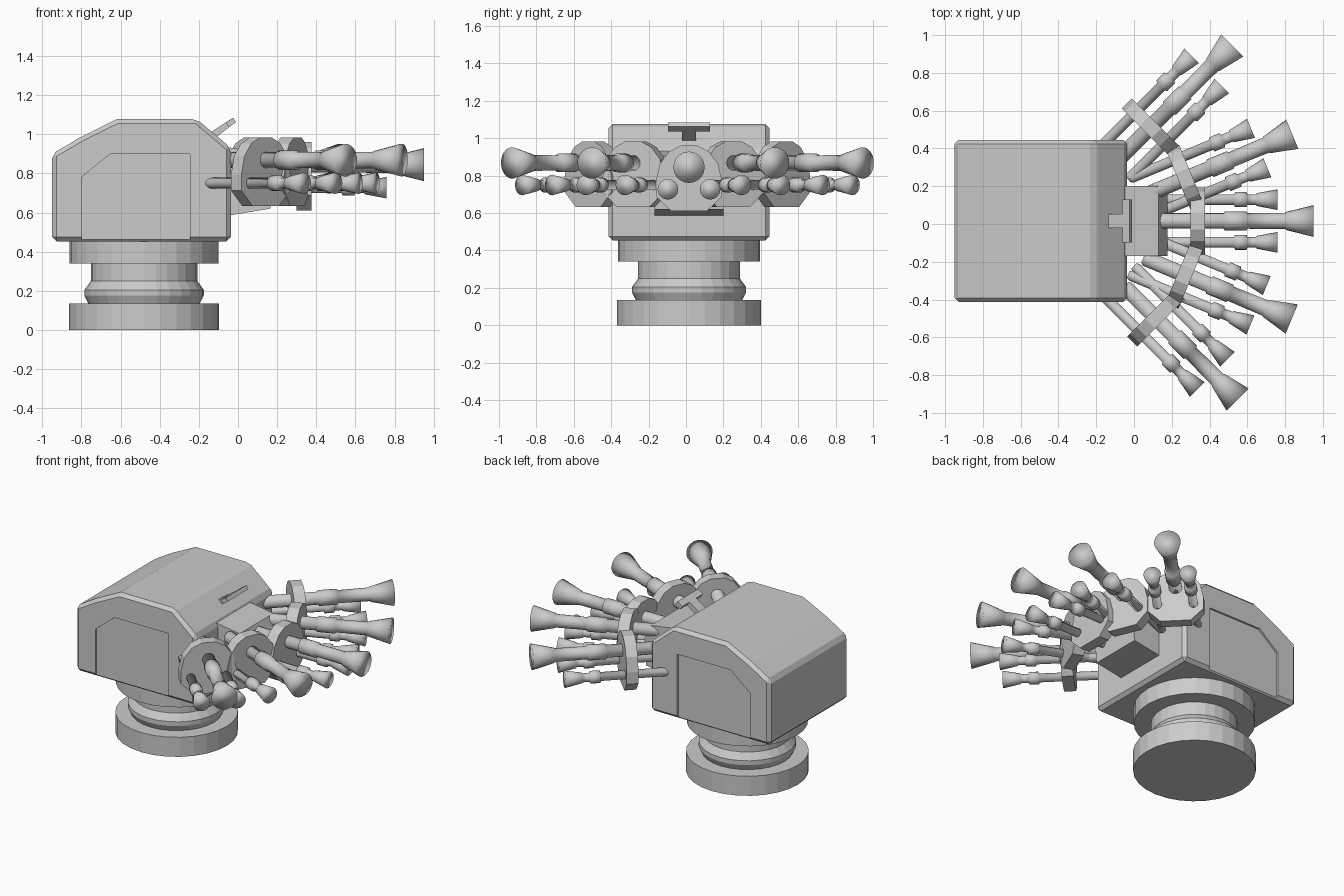
import bpy, bmesh, math
from mathutils import Vector

if "Cube" in bpy.data.objects:
    bpy.data.objects.remove(bpy.data.objects["Cube"])

grey = bpy.data.materials.new("light grey")
grey.diffuse_color = (0.6, 0.6, 0.6, 1)
grey.use_nodes = True
grey.node_tree.nodes["Principled BSDF"].inputs["Base Color"].default_value = grey.diffuse_color
CY = 0.016  # centre line of the model in y


def make(name, bm):
    bmesh.ops.recalc_face_normals(bm, faces=bm.faces)
    me = bpy.data.meshes.new(name)
    bm.to_mesh(me)
    bm.free()
    me.materials.append(grey)
    ob = bpy.data.objects.new(name, me)
    bpy.context.collection.objects.link(ob)
    return ob


def prism(name, pts, y0, y1):
    """Extrude an xz outline from y0 to y1."""
    bm = bmesh.new()
    face = bm.faces.new([bm.verts.new((x, y0, z)) for x, z in pts])
    new = bmesh.ops.extrude_face_region(bm, geom=[face])["geom"]
    bmesh.ops.translate(bm, vec=(0, y1 - y0, 0),
                        verts=[v for v in new if isinstance(v, bmesh.types.BMVert)])
    return make(name, bm)


def lathe(name, prof, origin, axis, sides, smooth):
    """Turn (distance along axis, radius) pairs into a capped round part."""
    bm = bmesh.new()
    quat = Vector((0, 0, 1)).rotation_difference(Vector(axis))
    rings = []
    for t, r in prof:
        ring = []
        for i in range(sides):
            a = 2 * math.pi * i / sides
            p = Vector((r * math.cos(a), r * math.sin(a), t))
            ring.append(bm.verts.new(Vector(origin) + quat @ p))
        rings.append(ring)
    for a, b in zip(rings, rings[1:]):
        for i in range(sides):
            j = (i + 1) % sides
            bm.faces.new((a[i], a[j], b[j], b[i]))
    bm.faces.new(rings[0])
    bm.faces.new(rings[-1])
    ob = make(name, bm)
    if smooth:
        for p in ob.data.polygons:
            p.use_smooth = True
    return ob


def apply(ob, mod):
    bpy.context.view_layer.objects.active = ob
    bpy.ops.object.modifier_apply(modifier=mod.name)


def bevel(ob, width):
    mod = ob.modifiers.new("bevel", "BEVEL")
    mod.width, mod.segments = width, 1
    mod.limit_method, mod.angle_limit = "ANGLE", math.radians(40)
    apply(ob, mod)


# Turntable base: foot, bulged neck and upper ring
lathe("base", [(0, 0.384), (0.135, 0.384), (0.135, 0.285), (0.175, 0.305), (0.205, 0.305),
               (0.25, 0.272), (0.34, 0.272), (0.34, 0.38), (0.47, 0.38)],
      (-0.48, CY, 0), (0, 0, 1), 28, False)

# Main housing with chamfered edges
body = prism("housing", [(-0.95, 0.453), (-0.95, 0.90), (-0.80, 0.988), (-0.62, 1.077),
                         (-0.21, 1.077), (-0.036, 0.93), (-0.036, 0.453)],
             CY - 0.43, CY + 0.43)
bevel(body, 0.022)

# Recessed panel on both sides
for side in (-1, 1):
    cutter = prism("panel_cutter", [(-0.80, 0.40), (-0.80, 0.78), (-0.653, 0.90),
                                    (-0.245, 0.90), (-0.245, 0.40)],
                   CY + side * 0.417, CY + side * 0.50)
    cutter.hide_render = True
    mod = body.modifiers.new("recess", "BOOLEAN")
    mod.operation, mod.solver, mod.object = "DIFFERENCE", "EXACT", cutter
    apply(body, mod)
    bpy.data.objects.remove(cutter)

# Nose block that carries the fan of barrels
prism("nose_block", [(-0.06, 0.583), (0.165, 0.62), (0.178, 0.80), (0.13, 0.905), (-0.06, 0.935)],
      CY - 0.185, CY + 0.185)

# Sight on top: slanted stem and crossbar
prism("sight_stem", [(-0.17, 0.99), (-0.03, 1.082), (-0.015, 1.06), (-0.13, 0.97)],
      CY - 0.037, CY + 0.037)
prism("sight_crossbar", [(-0.062, 1.06), (-0.025, 1.085), (-0.01, 1.062), (-0.047, 1.036)],
      CY - 0.113, CY + 0.113)

# Outlines: mounting plate (right half), large and small barrels
half = [(0.095, -0.235), (0.177, -0.155), (0.177, -0.075), (0.155, 0.02),
        (0.105, 0.085), (0.045, 0.115)]
plate = half + [(-u, z) for u, z in reversed(half)]
big = [(-0.85, 0.03), (-0.835, 0.041), (-0.475, 0.041), (-0.47, 0.05), (-0.355, 0.05),
       (-0.35, 0.041), (-0.15, 0.043), (-0.145, 0.048), (0, 0.084)]
small = [(-0.70, 0.018), (-0.685, 0.028), (-0.23, 0.028), (-0.225, 0.04), (-0.165, 0.04),
         (-0.16, 0.028), (-0.115, 0.028), (-0.11, 0.034), (0, 0.055)]

# Five clusters: muzzle x, y, z of the large barrel and heading in degrees
clusters = [(0.520, 0.945, 0.868, 45), (0.838, 0.475, 0.868, 22.5), (0.95, CY, 0.845, 0),
            (0.835, -0.503, 0.868, -22.5), (0.549, -0.93, 0.868, -45)]
for n, (x, y, z, deg) in enumerate(clusters, 1):
    a = math.radians(deg)
    d = Vector((math.cos(a), math.sin(a), 0))
    s = Vector((-math.sin(a), math.cos(a), 0))
    tip = Vector((x, y, z))
    lathe(f"large_barrel_{n}", big, tip, d, 20, True)
    for side, word in ((1, "left"), (-1, "right")):
        end = tip - d * 0.19 + s * side * 0.113 + Vector((0, 0, -0.118))
        lathe(f"small_barrel_{n}_{word}", small, end, d, 16, True)
    ob = prism(f"mounting_plate_{n}", plate, -0.65, -0.575)
    ob.location = tip
    ob.rotation_euler.z = a - math.pi / 2
